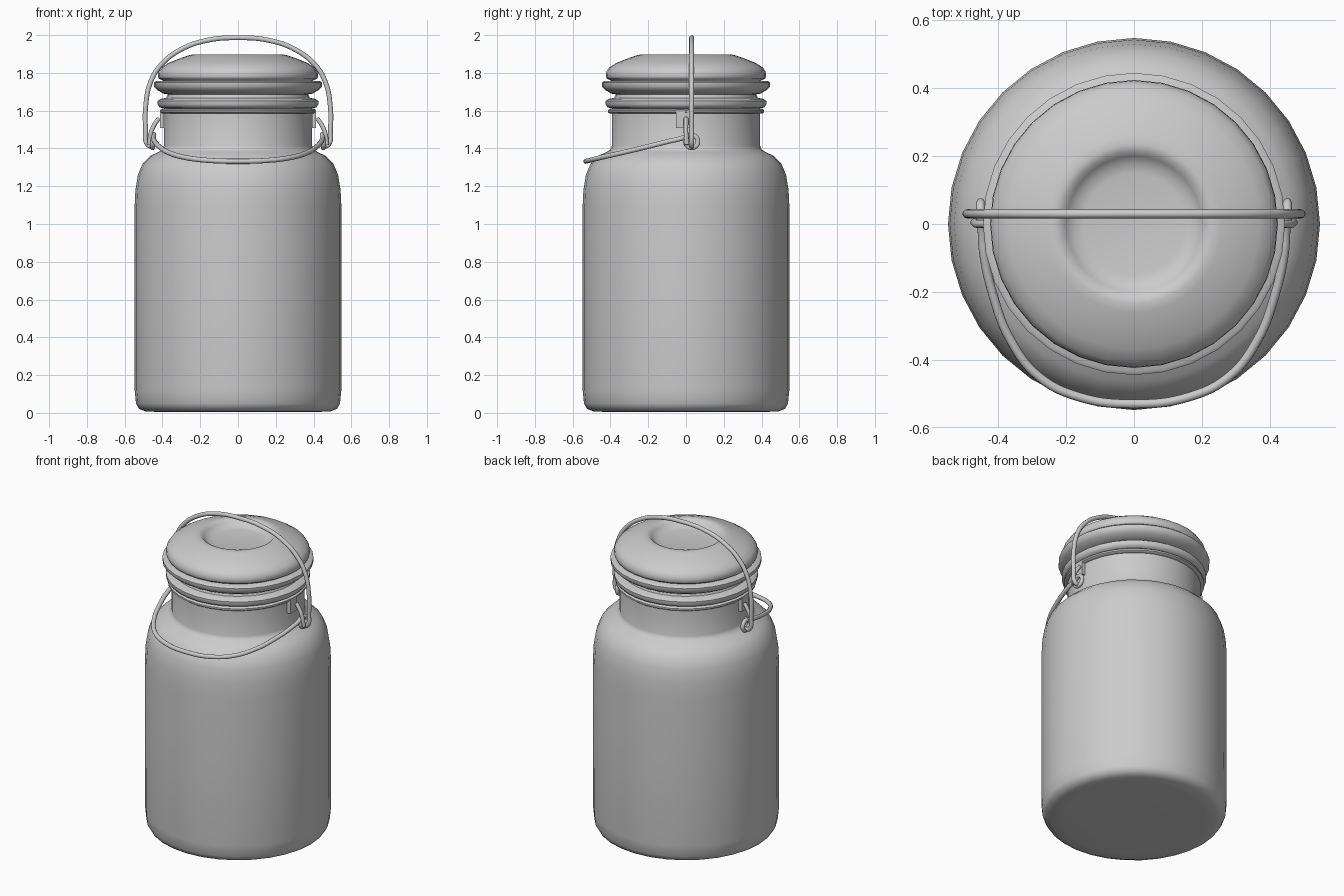
import bpy, bmesh, math
from mathutils import Vector

if "Cube" in bpy.data.objects:
    bpy.data.objects.remove(bpy.data.objects["Cube"])


def lathe(name, profile, segments=32, closed=False):
    """Spin (radius, z) points about z, with smooth sides."""
    bm = bmesh.new()
    rings = []
    for r, z in profile:
        if r == 0:
            rings.append([bm.verts.new((0, 0, z))] * segments)
        else:
            rings.append([bm.verts.new((r * math.cos(2 * math.pi * i / segments),
                                        r * math.sin(2 * math.pi * i / segments), z))
                          for i in range(segments)])
    pairs = list(zip(rings, rings[1:]))
    if closed:
        pairs.append((rings[-1], rings[0]))
    for a, b in pairs:
        for i in range(segments):
            j = (i + 1) % segments
            bm.faces.new(list(dict.fromkeys((a[i], a[j], b[j], b[i]))))
    bmesh.ops.recalc_face_normals(bm, faces=bm.faces)
    return finish(name, bm)


def finish(name, bm):
    mesh = bpy.data.meshes.new(name)
    bm.to_mesh(mesh)
    bm.free()
    obj = bpy.data.objects.new(name, mesh)
    bpy.context.collection.objects.link(obj)
    bpy.ops.object.select_all(action='DESELECT')
    obj.select_set(True)
    bpy.context.view_layer.objects.active = obj
    bpy.ops.object.shade_smooth_by_angle(angle=math.radians(50))
    return obj


def wire(name, points, radius=0.013, cyclic=False):
    """Round wire through the given points."""
    curve = bpy.data.curves.new(name, 'CURVE')
    curve.dimensions = '3D'
    curve.bevel_depth = radius
    curve.bevel_resolution = 3
    curve.resolution_u = 8
    curve.use_fill_caps = True
    spline = curve.splines.new('BEZIER')
    spline.bezier_points.add(len(points) - 1)
    for bp, p in zip(spline.bezier_points, points):
        bp.co = Vector(p)
        bp.handle_left_type = bp.handle_right_type = 'AUTO'
    spline.use_cyclic_u = cyclic
    obj = bpy.data.objects.new(name, curve)
    bpy.context.collection.objects.link(obj)
    return obj


def mirrored(half):
    """Complete a left-right symmetric path whose last point is on x = 0."""
    return half + [(-x, y, z) for x, y, z in reversed(half[:-1])]


# Jar body with shoulder, neck and rolled mouth
lathe("jar_body", [
    (0, 0.005), (0.42, 0.005), (0.49, 0.008), (0.525, 0.022), (0.54, 0.05),
    (0.547, 0.12), (0.548, 0.6), (0.548, 1.08), (0.543, 1.18), (0.53, 1.26),
    (0.505, 1.32), (0.465, 1.36), (0.42, 1.382), (0.4, 1.395), (0.392, 1.415),
    (0.392, 1.61), (0.415, 1.618), (0.425, 1.632), (0.425, 1.652),
    (0.41, 1.662), (0.38, 1.668), (0.37, 1.69), (0.37, 1.72), (0, 1.72)])

# Rubber seal
lathe("seal_ring", [
    (0.36, 1.685), (0.395, 1.69), (0.425, 1.708), (0.445, 1.727),
    (0.445, 1.748), (0.435, 1.756), (0.36, 1.756)], closed=True)

# Lid with dished top
lathe("lid", [
    (0, 1.74), (0.39, 1.74), (0.4, 1.762), (0.418, 1.768), (0.424, 1.78),
    (0.422, 1.805), (0.407, 1.828), (0.37, 1.852), (0.31, 1.876),
    (0.26, 1.893), (0.235, 1.898), (0.215, 1.894), (0.2, 1.878),
    (0.18, 1.862), (0.15, 1.856), (0, 1.856)])

# Wire band round the neck
lathe("neck_band", [
    (0.385, 1.585), (0.405, 1.585), (0.414, 1.592), (0.414, 1.602),
    (0.405, 1.609), (0.385, 1.609)], closed=True)

# Carrying bail over the lid
wire("bail", mirrored([
    (0.445, 0.03, 1.41), (0.478, 0.03, 1.42), (0.489, 0.03, 1.5), (0.488, 0.03, 1.63),
    (0.465, 0.03, 1.745), (0.41, 0.03, 1.84), (0.3, 0.03, 1.925),
    (0.16, 0.03, 1.973), (0, 0.03, 1.986)]), 0.0135)

# Clamp lever swept down round the front
wire("clamp_lever", mirrored([
    (0.447, 0.025, 1.475), (0.447, -0.02, 1.455), (0.442, -0.09, 1.438),
    (0.415, -0.21, 1.408), (0.365, -0.34, 1.377), (0.28, -0.45, 1.352),
    (0.16, -0.51, 1.337), (0, -0.53, 1.332)]), 0.0135)

# Pivot hardware on both sides
for side, s in (("left", -1), ("right", 1)):
    # Eye at the end of the lever
    wire(side + "_eye", [
        (s * 0.452, 0.03 + 0.033 * math.cos(a * math.pi / 4),
         1.437 + 0.033 * math.sin(a * math.pi / 4)) for a in range(8)],
        cyclic=True)
    # Link from eye up to bracket
    wire(side + "_link", [
        (s * 0.47, 0.005, 1.42), (s * 0.462, 0.0, 1.48),
        (s * 0.44, 0.0, 1.53), (s * 0.418, 0.0, 1.56)], 0.012)
    # Bracket plate hanging from the neck band
    bm = bmesh.new()
    bmesh.ops.create_cube(bm, size=1)
    bmesh.ops.scale(bm, vec=(0.022, 0.07, 0.095), verts=bm.verts)
    bmesh.ops.translate(bm, vec=(s * 0.402, -0.018, 1.555), verts=bm.verts)
    finish(side + "_bracket", bm)
